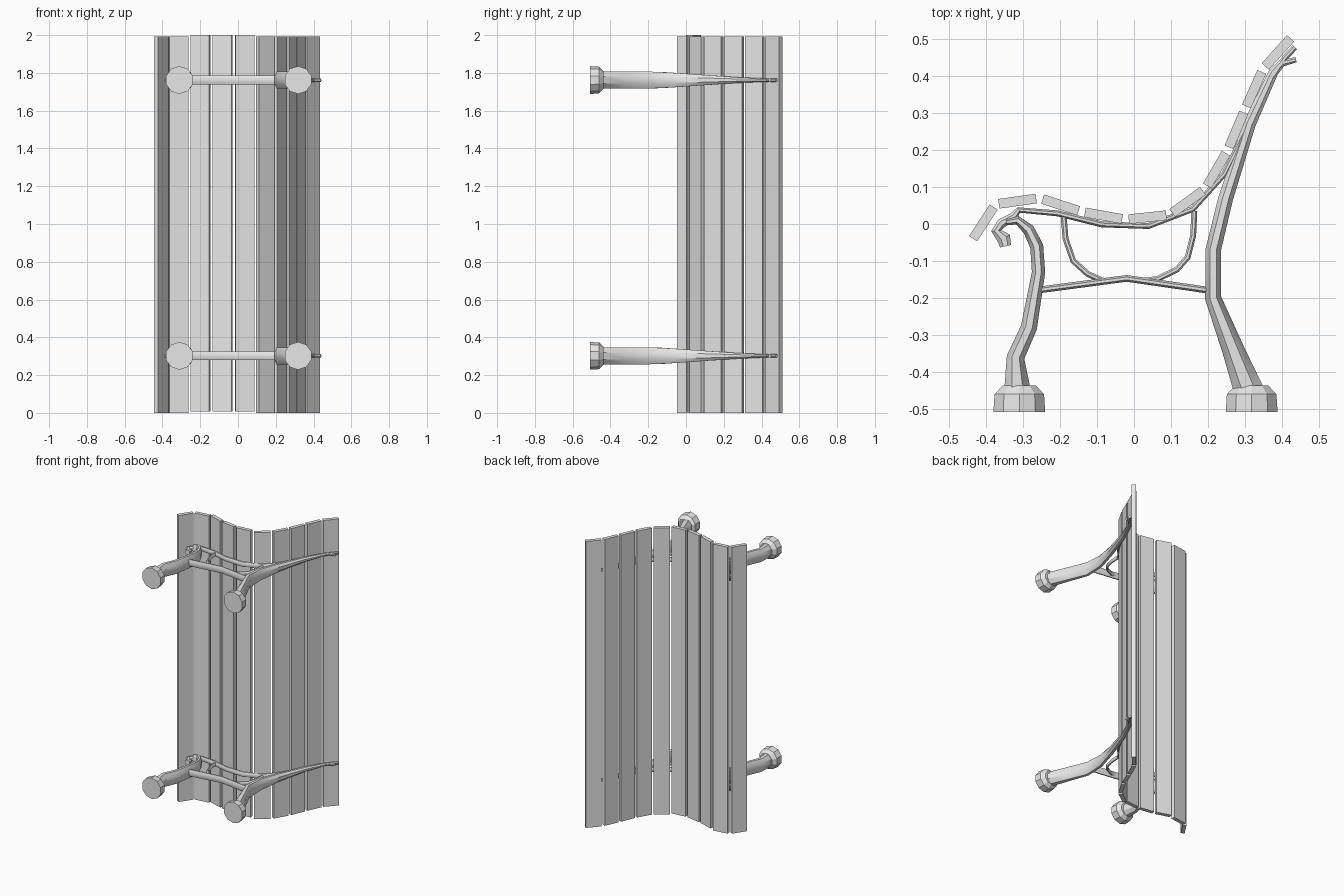
import bpy, bmesh, math
from mathutils import Vector, Matrix

cube = bpy.data.objects.get("Cube")
if cube:
    bpy.data.objects.remove(cube, do_unlink=True)

shade = (0.8, 0.8, 0.8, 1)
grey = bpy.data.materials.new("light grey")
grey.use_nodes = True
grey.diffuse_color = shade
grey.node_tree.nodes["Principled BSDF"].inputs["Base Color"].default_value = shade


def finish(bm, name):
    """Turn a bmesh into a named grey object."""
    bmesh.ops.recalc_face_normals(bm, faces=bm.faces)
    mesh = bpy.data.meshes.new(name)
    bm.to_mesh(mesh)
    bm.free()
    mesh.materials.append(grey)
    obj = bpy.data.objects.new(name, mesh)
    bpy.context.collection.objects.link(obj)
    return obj


def skin(name, rings):
    """Join rings of points into a capped tube."""
    bm = bmesh.new()
    rings = [[bm.verts.new(point) for point in ring] for ring in rings]
    for lower, upper in zip(rings, rings[1:]):
        for i in range(len(lower)):
            bm.faces.new((lower[i - 1], lower[i], upper[i], upper[i - 1]))
    bm.faces.new(rings[0])
    bm.faces.new(rings[-1])
    return finish(bm, name)


def polygon(sides):
    """Unit polygon with flat sides facing the axes."""
    angles = [math.tau * (k + 0.5) / sides for k in range(sides)]
    return [Vector((math.cos(a), math.sin(a))) / math.cos(math.pi / sides) for a in angles]


def cast_depth(y):
    """Half depth of the casting, thinning towards the top of the backrest."""
    return min(0.045, max(0.009, 0.034 - 0.07 * y))


def bar(name, z, path, max_depth=1):
    """Eight-sided casting along points given as x, y and half width."""
    points = [Vector((x, y)) for x, y, width in path]
    rings = []
    for i, point in enumerate(points):
        ahead = points[min(i + 1, len(points) - 1)] - point
        behind = point - points[max(i - 1, 0)]
        along = (ahead.normalized() + behind.normalized()).normalized()
        across = Vector((-along.y, along.x))
        width = path[i][-1]
        depth = min(max_depth, cast_depth(point.y))
        rings.append([(*(point + across * width * u), z + depth * v) for u, v in polygon(8)])
    obj = skin(name, rings)
    bpy.ops.object.select_all(action='DESELECT')
    obj.select_set(True)
    bpy.context.view_layer.objects.active = obj
    bpy.ops.object.shade_smooth_by_angle(angle=math.radians(30))


def thin(points, width=0.008):
    """Give every point of a path the same half width."""
    return [(x, y, width) for x, y in points]


def foot(name, x, z):
    """Ten-sided foot with a chamfered upper edge."""
    levels = ((-0.508, 0.07), (-0.46, 0.067), (-0.437, 0.045))
    skin(name, [[(x + r * u, y, z + r * v) for u, v in polygon(10)] for y, r in levels])


# Slats follow one another end to end, each at its own tilt
tilts = [math.radians(a) for a in (57, 8, -18, -10, 6, 36, 60, 67, 66, 48)]
spacing, length, thickness, height = 0.12, 0.102, 0.026, 1.992
centre = Vector((-0.407, 0.003))
half_step = Vector((0, 0))
rail = []
for i, tilt in enumerate(tilts):
    direction = Vector((math.cos(tilt), math.sin(tilt)))
    if i > 0:
        centre = centre + half_step + direction * spacing / 2
    half_step = direction * spacing / 2
    # The seat rail runs just under the slats
    rail.append(centre + Vector((direction.y, -direction.x)) * 0.024)
    lift = 0.008 if i in (2, 3, 4) else 0
    bm = bmesh.new()
    bmesh.ops.create_cube(bm, size=1, matrix=Matrix.Translation((*centre, height / 2 + lift))
                          @ Matrix.Rotation(tilt, 4, 'Z')
                          @ Matrix.Diagonal((length, thickness, height, 1)))
    finish(bm, f"slat_{i + 1}")

# Paths of the cast frame
front_leg = [(-0.315, -0.45, 0.036), (-0.32, -0.36, 0.024), (-0.284, -0.28, 0.022),
             (-0.258, -0.13, 0.018), (-0.263, -0.06, 0.018), (-0.285, -0.015, 0.016),
             (-0.315, 0.01, 0.012), (-0.345, 0.005, 0.008)]
back_leg = [(0.31, -0.45, 0.04), (0.268, -0.34, 0.03), (0.214, -0.2, 0.022),
            (0.214, -0.07, 0.021), (0.248, 0.07, 0.02), (0.312, 0.27, 0.017),
            (0.377, 0.41, 0.013), (0.4, 0.435, 0.01), (0.438, 0.444, 0.007)]
curl = [(-0.347, -0.06, 0.015), (-0.352, -0.038, 0.019), (-0.372, -0.018, 0.014),
        (-0.358, 0.002, 0.013), (-0.325, 0.02, 0.012)]
seat_rail = curl + thin(rail[1:]) + thin([(0.435, 0.478)])
cross_bar = [(-0.255, -0.178), (-0.02, -0.147), (0.215, -0.181)]
front_brace = [(-0.19, 0.02), (-0.185, -0.04), (-0.164, -0.1), (-0.125, -0.135), (-0.085, -0.153)]
back_brace = [(0.163, 0.035), (0.16, -0.03), (0.145, -0.09), (0.116, -0.123),
              (0.065, -0.148), (0.03, -0.153)]

# Two matching frames
for side, z in (("lower", 0.302), ("upper", 1.762)):
    foot(f"{side}_front_foot", -0.31, z)
    foot(f"{side}_back_foot", 0.318, z)
    bar(f"{side}_front_leg", z, front_leg)
    bar(f"{side}_back_leg", z, back_leg)
    bar(f"{side}_seat_rail", z, seat_rail, 0.016)
    bar(f"{side}_cross_bar", z, thin(cross_bar, 0.009), 0.023)
    bar(f"{side}_front_brace", z, thin(front_brace), 0.012)
    bar(f"{side}_back_brace", z, thin(back_brace), 0.012)
